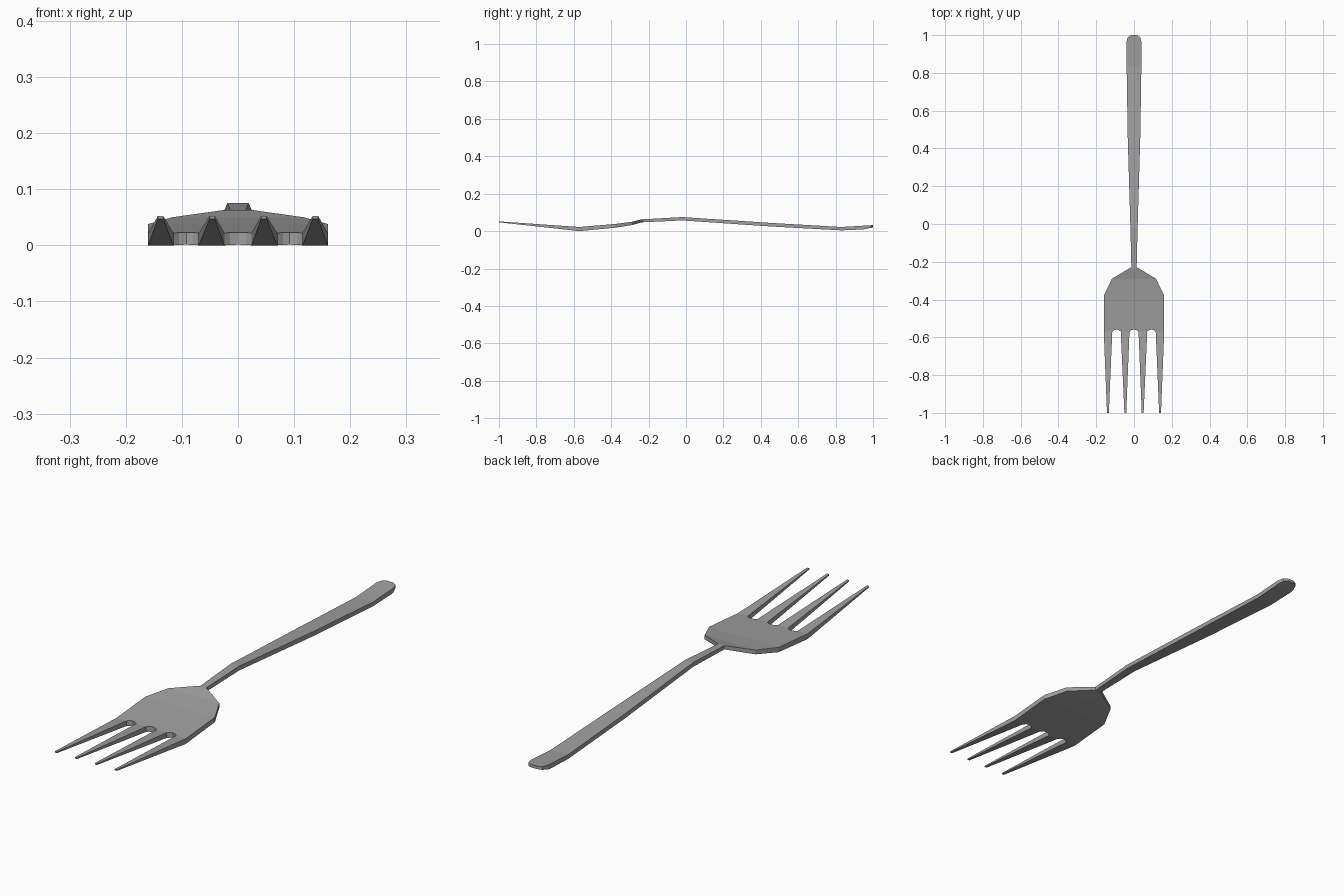
import bpy, bmesh

if "Cube" in bpy.data.objects:
    bpy.data.objects.remove(bpy.data.objects["Cube"])

# Side profile: y, underside z, top z
PROFILE = [(-1.0, 0.047, 0.052), (-0.57, 0.0, 0.022), (-0.38, 0.018, 0.038),
           (-0.29, 0.032, 0.05), (-0.235, 0.047, 0.063), (-0.02, 0.057, 0.075),
           (0.45, 0.025, 0.044), (0.83, 0.004, 0.022), (0.95, 0.009, 0.029),
           (1.0, 0.02, 0.032)]


def heights(y):
    for (y0, b0, t0), (y1, b1, t1) in zip(PROFILE, PROFILE[1:]):
        if y <= y1 + 1e-6:
            f = (y - y0) / (y1 - y0)
            return b0 + f * (b1 - b0), t0 + f * (t1 - t0)
    return PROFILE[-1][1:]


# Right half of the plan outline: notches, head shoulder, neck, handle end
half = [(0, -0.558), (0.014, -0.562), (0.024, -0.57), (0.07, -0.57),
        (0.08, -0.562), (0.092, -0.558), (0.105, -0.562), (0.115, -0.57),
        (0.16, -0.57), (0.16, -0.38), (0.117, -0.29), (0.03, -0.238),
        (0.014, -0.23), (0.019, -0.02), (0.033, 0.45), (0.039, 0.83),
        (0.04, 0.965), (0.032, 0.99), (0.014, 1.0)]
outline = half + [(-x, y) for x, y in reversed(half[1:])]

bm = bmesh.new()

# Head and handle sheet
bm.faces.new([bm.verts.new((x, y, 0)) for x, y in outline])

# Four tapering tines
for side in (1, -1):
    for inner, outer, tip in ((0.024, 0.07, 0.046), (0.115, 0.16, 0.138)):
        pts = [(inner, -0.57), (tip - 0.005, -1), (tip + 0.005, -1), (outer, -0.57)]
        face = bm.faces.new([bm.verts.new((side * x, y, 0)) for x, y in pts])
        if side < 0:
            face.normal_flip()
bmesh.ops.remove_doubles(bm, verts=bm.verts[:], dist=1e-5)

# Crease the sheet wherever the side profile bends
for y, _, _ in PROFILE[2:-1]:
    bmesh.ops.bisect_plane(bm, geom=bm.verts[:] + bm.edges[:] + bm.faces[:],
                           dist=1e-5, plane_co=(0, y, 0), plane_no=(0, 1, 0))

# Thicken and bend to the profile
under = set(bm.verts)
bmesh.ops.extrude_face_region(bm, geom=bm.faces[:], use_keep_orig=True)
for v in bm.verts:
    low, high = heights(v.co.y)
    v.co.z = low if v in under else high
bmesh.ops.recalc_face_normals(bm, faces=bm.faces[:])

mesh = bpy.data.meshes.new("fork")
bm.to_mesh(mesh)
bm.free()
fork = bpy.data.objects.new("fork", mesh)
bpy.context.collection.objects.link(fork)

# Dark steel
steel = bpy.data.materials.new("dark_steel")
steel.diffuse_color = (0.35, 0.35, 0.35, 1)
steel.use_nodes = True
steel.node_tree.nodes["Principled BSDF"].inputs["Base Color"].default_value = steel.diffuse_color
mesh.materials.append(steel)
